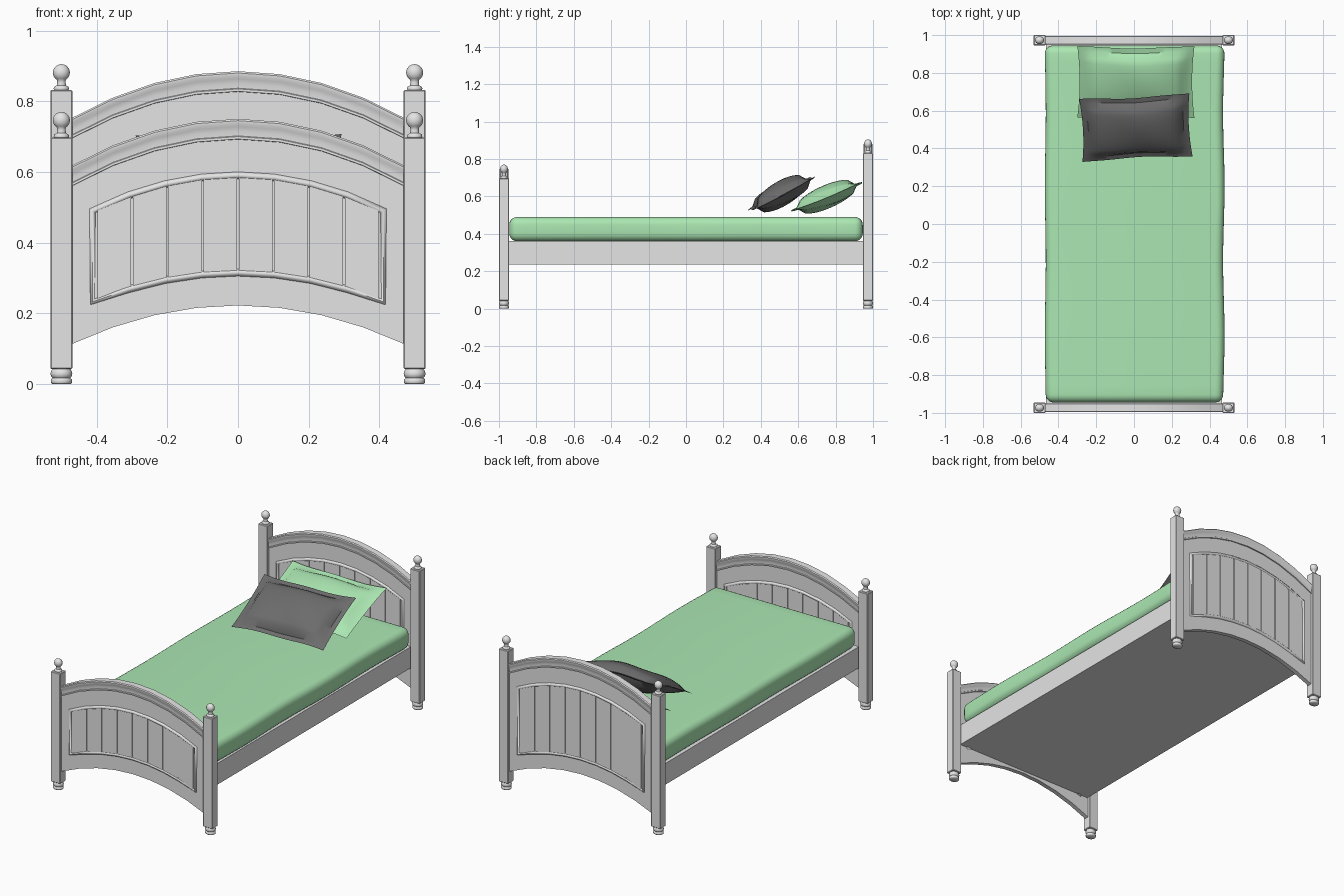
import bpy, bmesh
from math import sin, cos, pi, radians

if "Cube" in bpy.data.objects:
    bpy.data.objects.remove(bpy.data.objects["Cube"], do_unlink=True)


def material(name, rgb):
    m = bpy.data.materials.new(name)
    m.use_nodes = True
    m.diffuse_color = (*rgb, 1)
    m.node_tree.nodes["Principled BSDF"].inputs["Base Color"].default_value = (*rgb, 1)
    return m


PAINT = material("pale grey paint", (0.78, 0.78, 0.78))
GREEN = material("soft green cloth", (0.42, 0.82, 0.46))
DARK = material("charcoal cloth", (0.15, 0.15, 0.15))


def finish(obj, mat, angle=35):
    obj.data.materials.append(mat)
    bpy.ops.object.select_all(action="DESELECT")
    obj.select_set(True)
    bpy.context.view_layer.objects.active = obj
    bpy.ops.object.shade_smooth_by_angle(angle=radians(angle))
    return obj


def add_mesh(name, bm, mat, angle=35):
    bmesh.ops.recalc_face_normals(bm, faces=bm.faces)
    me = bpy.data.meshes.new(name)
    bm.to_mesh(me)
    bm.free()
    obj = bpy.data.objects.new(name, me)
    bpy.context.collection.objects.link(obj)
    return finish(obj, mat, angle)


def loft(name, sections, mat=PAINT, angle=35):
    """Skin a list of closed cross-sections and cap both ends."""
    bm = bmesh.new()
    rings = [[bm.verts.new(p) for p in s] for s in sections]
    n = len(rings[0])
    for a, b in zip(rings, rings[1:]):
        for i in range(n):
            j = (i + 1) % n
            bm.faces.new((a[i], a[j], b[j], b[i]))
    bm.faces.new(rings[0])
    bm.faces.new(rings[-1])
    return add_mesh(name, bm, mat, angle)


def box(name, centre, size, mat=PAINT, bevel=0.0, segments=1, cuts=0):
    bm = bmesh.new()
    bmesh.ops.create_cube(bm, size=1)
    for v in bm.verts:
        v.co = [c + k * s for c, k, s in zip(centre, v.co, size)]
    if cuts:
        long_edges = [e for e in bm.edges if abs(e.verts[0].co.y - e.verts[1].co.y) > 0.1]
        bmesh.ops.subdivide_edges(bm, edges=long_edges, cuts=cuts, use_grid_fill=True)
    if bevel:
        sharp = [e for e in bm.edges if e.calc_face_angle(0) > 1]
        bmesh.ops.bevel(bm, geom=sharp, offset=bevel, segments=segments,
                        profile=0.5, affect="EDGES")
    return add_mesh(name, bm, mat)


def lathe(name, x, y, profile, sides=16):
    ring = [2 * pi * i / sides for i in range(sides)]
    return loft(name, [[(x + r * cos(a), y + 0.88 * r * sin(a), z) for a in ring]
                       for r, z in profile], angle=50)


HALF = 0.472


def arch(x, crown, end, half=HALF):
    return crown - (crown - end) * (x / half) ** 2


def spread(a, b, n):
    return [a + (b - a) * i / n for i in range(n + 1)]


def slab(name, xs, y, depth, top, bottom):
    return loft(name, [[(x, y - depth, bottom(x)), (x, y + depth, bottom(x)),
                        (x, y + depth, top(x)), (x, y - depth, top(x))] for x in xs])


# Moulding section: half depth and drop below the top of the arch
MOULD = [(0.019, 0), (0.0235, 0.005), (0.0235, 0.013), (0.019, 0.022), (0.0165, 0.035),
         (0.016, 0.048), (0.019, 0.050), (0.019, 0.057), (0.012, 0.058)]


def end_board(label, y, rise):
    xs = spread(-HALF, HALF, 8)

    def top(x):
        return arch(x, 0.75 + rise, 0.617 + rise)

    def frame_top(x):
        return arch(x, 0.59 + rise, 0.49 + rise, 0.412)

    def frame_low(x):
        return arch(x, 0.315, 0.232, 0.412)

    slab(label + "_board", xs, y, 0.013,
         lambda x: top(x) - 0.01, lambda x: arch(x, 0.222, 0.112))

    # Arched cap moulding, the same on both faces
    outline = MOULD + [(-d, k) for d, k in reversed(MOULD)]
    loft(label + "_moulding", [[(x, y + d, top(x) - k) for d, k in outline] for x in xs])

    # Rounded panel frame
    fx = spread(-0.412, 0.412, 8)
    pts = [(x, frame_top(x)) for x in fx] + [(x, frame_low(x)) for x in reversed(fx)]
    cu = bpy.data.curves.new(label + "_panel_frame", "CURVE")
    cu.dimensions = "3D"
    cu.bevel_depth = 0.0135
    cu.bevel_resolution = 2
    sp = cu.splines.new("POLY")
    sp.points.add(len(pts) - 1)
    for p, (x, z) in zip(sp.points, pts):
        p.co = (x, 0, z, 1)
    sp.use_cyclic_u = True
    frame = bpy.data.objects.new(label + "_panel_frame", cu)
    bpy.context.collection.objects.link(frame)
    frame.location.y = y
    frame.scale.y = 1.6
    bpy.ops.object.select_all(action="DESELECT")
    frame.select_set(True)
    bpy.context.view_layer.objects.active = frame
    bpy.ops.object.convert(target="MESH")
    finish(bpy.context.view_layer.objects.active, PAINT, 50)

    # Upright planks with narrow grooves between them
    for i in range(8):
        a = -0.4 + 0.1 * i
        slab(f"{label}_plank_{i + 1}", spread(a + 0.0025, a + 0.0975, 2), y, 0.0175,
             frame_top, frame_low)

    # Posts with turned feet and ball finials
    for side, x in (("right", -0.5), ("left", 0.5)):
        name = f"{label}_{side}"
        z = 0.697 + rise
        box(name + "_post", (x, y, (0.042 + z) / 2), (0.062, 0.054, z - 0.042), bevel=0.003)
        lathe(name + "_foot", x, y, [(0.027, 0), (0.030, 0.003), (0.030, 0.012), (0.025, 0.017),
                                     (0.029, 0.021), (0.031, 0.028), (0.029, 0.036), (0.024, 0.044)])
        ball = [(0.024 * sin(t), z + 0.049 - 0.024 * cos(t)) for t in spread(0.55, pi - 0.05, 9)]
        lathe(name + "_finial", x, y, [(0.020, z - 0.002), (0.022, z + 0.004), (0.020, z + 0.009),
                                       (0.013, z + 0.013), (0.012, z + 0.022)] + ball)


end_board("footboard", -0.973, 0)
end_board("headboard", 0.973, 0.135)

# Side rails and base
box("bed_base", (0, 0, 0.298), (0.93, 1.92, 0.126))

# Mattress with slightly wavy sides
mattress = box("mattress", (0.003, 0, 0.425), (0.945, 1.89, 0.13), GREEN, 0.042, 5, cuts=20)
for v in mattress.data.vertices:
    v.co.x += 0.004 * sin(8 * v.co.y) * (1 if v.co.x > 0 else -0.6)


def pillow(name, mat, centre, half_x, half_y, puff, tilt, turn):
    nx, ny = 20, 14
    inner_x, inner_y = 1 - 2 / nx, 1 - 2 / ny
    bm = bmesh.new()
    for side in (1, -1):
        grid = {}
        for i in range(nx + 1):
            for j in range(ny + 1):
                u, v = 2 * i / nx - 1, 2 * j / ny - 1
                a, b = min(1, abs(u) / inner_x), min(1, abs(v) / inner_y)
                rim = i in (0, nx) or j in (0, ny)
                h = 0 if rim else 0.003 + puff * ((1 - a * a) * (1 - b * b)) ** 0.42
                # Edges draw in a little between the corners
                x = half_x * u * (0.96 + 0.04 * v * v)
                y = half_y * v * (0.94 + 0.06 * u * u)
                wave = 0.005 * sin(5 * u + 2 * v)
                grid[i, j] = bm.verts.new((x, y, side * h + wave))
        for i in range(nx):
            for j in range(ny):
                bm.faces.new((grid[i, j], grid[i + 1, j], grid[i + 1, j + 1], grid[i, j + 1]))
    bmesh.ops.remove_doubles(bm, verts=bm.verts, dist=0.0005)
    obj = add_mesh(name, bm, mat, 40)
    obj.location = centre
    obj.rotation_euler = (radians(tilt), 0, radians(turn))
    return obj


# Pillows leaning towards the headboard
pillow("back_pillow", GREEN, (0.01, 0.752, 0.598), 0.31, 0.205, 0.056, 22, 0)
pillow("front_pillow", DARK, (0.01, 0.51, 0.615), 0.292, 0.19, 0.062, 28, 3)
